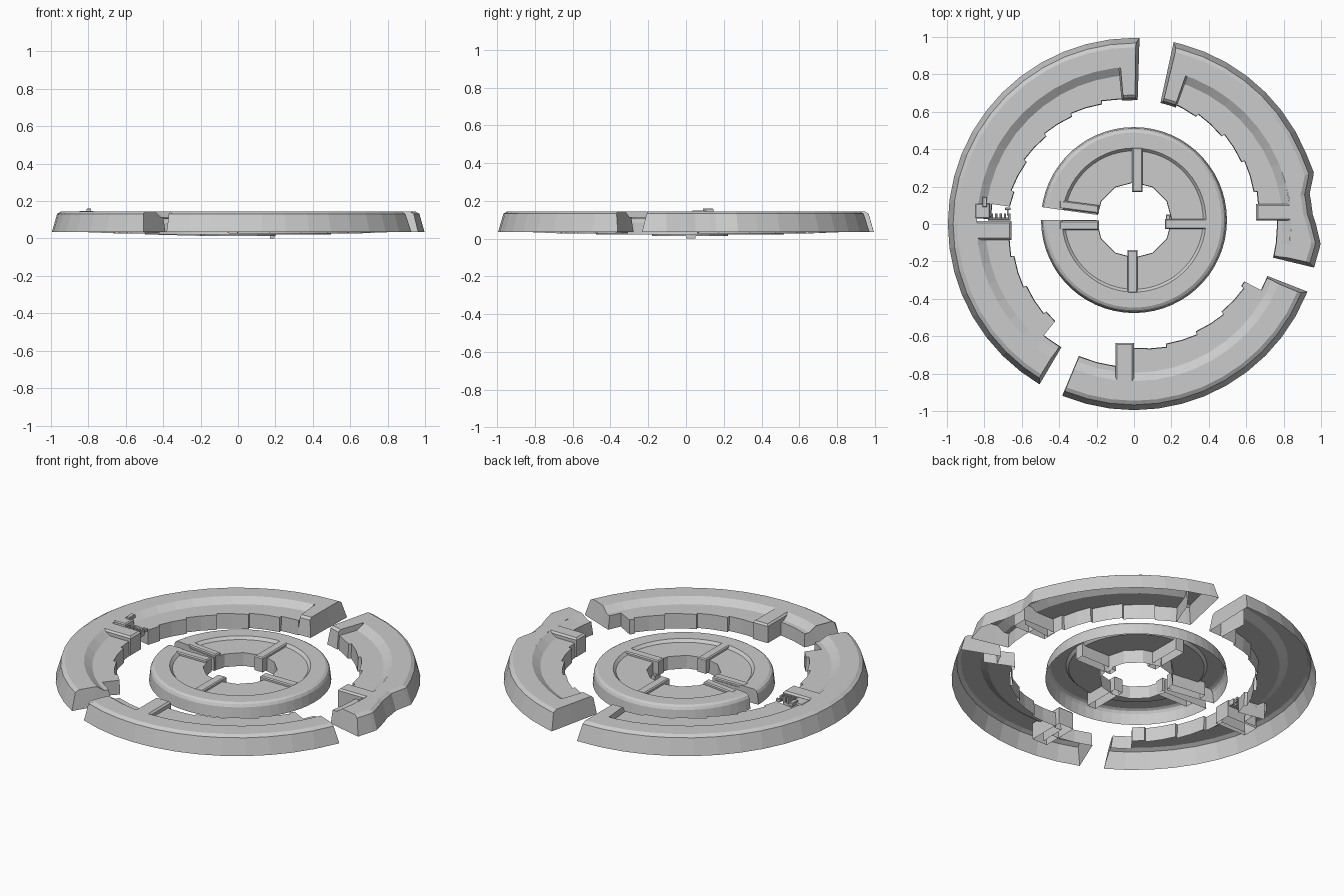
import bpy, bmesh, math
from math import cos, sin, radians, pi

if "Cube" in bpy.data.objects:
    bpy.data.objects.remove(bpy.data.objects["Cube"])

grey = bpy.data.materials.new("stone_grey")
grey.diffuse_color = (0.6, 0.6, 0.6, 1)
grey.use_nodes = True
grey.node_tree.nodes["Principled BSDF"].inputs["Base Color"].default_value = grey.diffuse_color
TOP, BASE, FLOOR = 0.145, 0.035, 0.115


def finish(name, bm):
    bmesh.ops.recalc_face_normals(bm, faces=bm.faces)
    me = bpy.data.meshes.new(name)
    bm.to_mesh(me)
    bm.free()
    me.materials.append(grey)
    ob = bpy.data.objects.new(name, me)
    bpy.context.collection.objects.link(ob)
    return ob


def sweep(name, a0, a1, profile, step=7.5, lean=(0, 0), extra=(), cy=0.0, base=BASE):
    """Sweep an open-bottomed profile(angle) -> [(r, z)] around z, with end caps."""
    angs = {a0, a1}
    k = math.ceil(a0 / step)
    while k * step < a1:
        if k * step > a0:
            angs.add(k * step)
        k += 1
    angs |= {a for a in extra if a0 < a < a1}
    angs = sorted(angs)
    bm = bmesh.new()
    rows = []

    def vert(r, z, a, i):
        t = (z - base) / 0.11
        if i == 0:
            a += lean[0] * t
        if i == len(angs) - 1:
            a -= lean[1] * t
        return bm.verts.new((r * cos(radians(a)), cy + r * sin(radians(a)), z))

    for i, a in enumerate(angs):
        rows.append([vert(r, z, a, i) for r, z in profile(a)])
    for p, q in zip(rows, rows[1:]):
        for j in range(len(p) - 1):
            bm.faces.new((p[j], p[j + 1], q[j + 1], q[j]))
    for i in (0, len(angs) - 1):
        pts, loop = profile(angs[i]), list(rows[i])
        if pts[-1][1] > base + 0.02:
            loop.append(vert(pts[-1][0], base, angs[i], i))
        if pts[0][1] > base + 0.02:
            loop.append(vert(pts[0][0], base, angs[i], i))
        bm.faces.new(loop)
    return finish(name, bm)


def block(name, x0, x1, y0, y1, z0, z1, bev=0.01, open_bottom=True):
    """Chamfered block, open underneath like the rest of the shell."""
    bm = bmesh.new()
    lo = [bm.verts.new(p) for p in ((x0, y0, z0), (x1, y0, z0), (x1, y1, z0), (x0, y1, z0))]
    mid = [bm.verts.new((v.co.x, v.co.y, z1 - bev)) for v in lo]
    hi = [bm.verts.new(p) for p in ((x0 + bev, y0 + bev, z1), (x1 - bev, y0 + bev, z1),
                                    (x1 - bev, y1 - bev, z1), (x0 + bev, y1 - bev, z1))]
    for a, b in ((lo, mid), (mid, hi)):
        for i in range(4):
            j = (i + 1) % 4
            bm.faces.new((a[i], a[j], b[j], b[i]))
    bm.faces.new(hi)
    if not open_bottom:
        bm.faces.new(lo[::-1])
    return finish(name, bm)


# --- profiles of the outer ring ---
def dent(a):
    """Outer radius, with a battered dip on the right-hand segment."""
    keys = [(-14, 0.99), (-6, 1.003), (3, 0.957), (9.7, 0.953), (16, 1.0)]
    for (p, r), (q, s) in zip(keys, keys[1:]):
        if p <= a <= q:
            return r + (s - r) * (a - p) / (q - p)
    return 0.995


def rim(a):
    r = dent(a)
    return [(r, BASE), (r - 0.028, 0.132), (r - 0.05, TOP), (0.84, TOP)]


def panel(a):
    r = 0.665 + 0.017 * ((a / 15) % 1)          # overlapping inner tiles
    return [(0.84, TOP), (0.795, FLOOR), (r, FLOOR), (r - 0.003, 0.028)]


def strip(a):
    return [(0.84, TOP), (0.795, FLOOR), (0.768, FLOOR), (0.765, BASE)]


def end_rib(a):
    return [(0.84, TOP), (0.69, TOP), (0.675, 0.133), (0.662, BASE)]


TILES = [k * 15 - 0.3 for k in range(-10, 20)]
DENTS = (-6, 3, 9.7, 16)

# --- outer ring: left, right and front segments ---
for name, a0, a1 in (("left", 88.3, 239.5), ("right", -13.6, 77.7), ("front", -112.7, -21.3)):
    sweep(name + "_rim", a0, a1, rim, lean=(1.2, 1.2), extra=DENTS if name == "right" else ())

for name, a0, a1 in (("left_upper", 95.5, 172), ("left_lower", 184, 231),
                     ("right", 5, 70.2), ("front", -94, -27.5)):
    sweep(name + "_panel", a0, a1, panel, extra=TILES)

for name, a0, a1, lean in (("left_end", 231, 239.5, (0, 1.2)), ("left_gap", 172, 178, (0, 0)),
                           ("right_end", -13.6, 5, (1.2, 0)), ("front_right_end", -27.5, -21.3, (0, 1.2)),
                           ("front_left_end", -112.7, -94, (1.2, 0))):
    sweep(name + "_strip", a0, a1, strip, lean=lean)

sweep("left_end_rib", 88.3, 95.5, end_rib, lean=(1.2, 0.6))
sweep("right_end_rib", 70.2, 77.7, end_rib, lean=(0.6, 1.2))

# --- ribs crossing the outer ring panels ---
block("left_rib", -0.86, -0.655, -0.085, 0.015, BASE, TOP)
block("right_rib", 0.652, 0.87, 0.018, 0.108, BASE, TOP)
block("front_rib", -0.1, 0.0, -0.86, -0.635, BASE, TOP)

# --- small broken mechanism in the left gap ---
block("latch_plate", -0.85, -0.77, 0.03, 0.11, 0.09, 0.148, 0.006)
block("latch_bar", -0.78, -0.66, 0.02, 0.035, 0.10, 0.125, 0.003, False)
for i in range(5):
    x = -0.765 + i * 0.023
    block("latch_tooth", x, x + 0.012, 0.02, 0.055, 0.10, 0.135, 0.003, False)
block("latch_hook_post", -0.68, -0.67, 0.045, 0.085, 0.11, 0.125, 0.002, False)
block("latch_hook_bar", -0.69, -0.66, 0.075, 0.088, 0.115, 0.13, 0.002, False)
block("latch_top_pin", -0.81, -0.785, 0.09, 0.145, 0.14, 0.16, 0.003, False)


# --- inner disc with a slot on the left and a faceted hole ---
def disc(a):
    r = 0.203 * cos(pi / 12) / cos(radians((a % 30) - 15))
    return [(0.497, 0.022), (0.49, 0.085), (0.482, 0.1), (0.468, 0.108),
            (0.385, 0.108), (0.37, 0.092), (r, 0.092), (r - 0.002, 0.014)]


DY = 0.021
sweep("inner_disc", -180, 172, disc, step=6, cy=DY, base=0.022)

# --- ribs on the inner disc ---
block("disc_back_rib", -0.01, 0.045, 0.17, 0.41, 0.022, 0.109, 0.006)
block("disc_right_rib", 0.165, 0.39, -0.027, 0.027, 0.022, 0.109, 0.006)
block("disc_front_rib", -0.035, 0.02, -0.37, -0.14, 0.022, 0.109, 0.006)
block("disc_slot_lower_rib", -0.4, -0.188, -0.032, 0.018, 0.022, 0.109, 0.006)
slot = block("disc_slot_upper_rib", -0.4, -0.188, 0.0, 0.045, 0.022, 0.109, 0.006)
for v in slot.data.vertices:                    # slanted along the tapering slot
    v.co.y += 0.055 + (-0.188 - v.co.x) * 0.13

# --- small broken shard hanging under the hole edge ---
block("hole_shard", 0.17, 0.195, 0.0, 0.05, 0.0, 0.03, 0.004)
